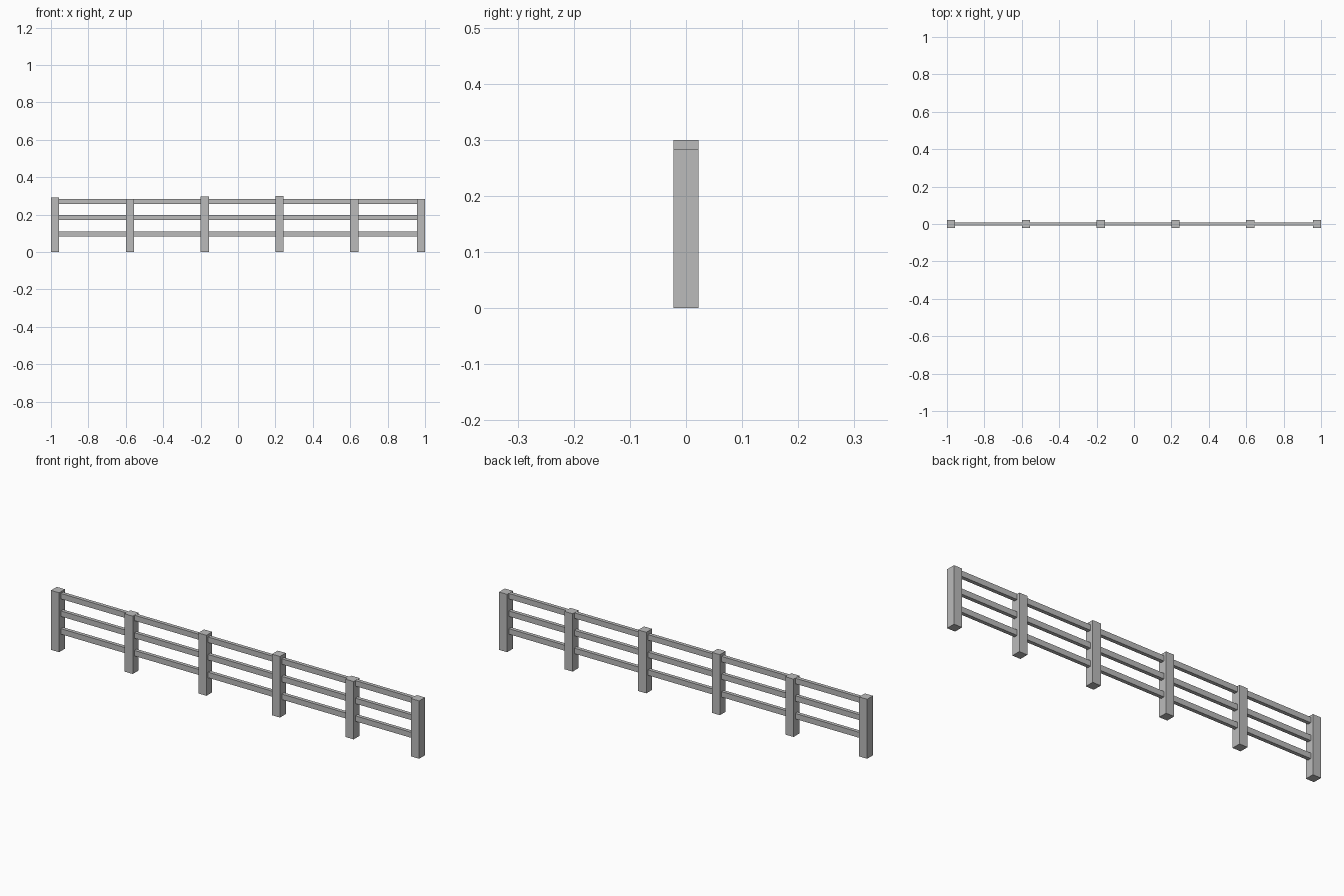
import bpy

# Remove the default cube
cube = bpy.data.objects.get("Cube")
if cube:
    bpy.data.objects.remove(cube, do_unlink=True)


def make_material(name, colour):
    mat = bpy.data.materials.new(name)
    mat.use_nodes = True
    mat.diffuse_color = colour
    mat.node_tree.nodes["Principled BSDF"].inputs["Base Color"].default_value = colour
    return mat


def add_box(name, centre, size, mat):
    bpy.ops.mesh.primitive_cube_add(size=1, location=centre)
    obj = bpy.context.object
    obj.name = obj.data.name = name
    obj.scale = size
    bpy.ops.object.transform_apply(location=False, rotation=False, scale=True)
    obj.data.materials.append(mat)
    return obj


grey = make_material("weathered grey", (0.5, 0.5, 0.5, 1))

# Square posts of slightly uneven height: (centre x, height)
POST_WIDTH = 0.044
posts = [(-0.978, 0.292), (-0.578, 0.284), (-0.178, 0.297),
         (0.222, 0.3), (0.622, 0.284), (0.978, 0.284)]
for i, (x, height) in enumerate(posts, 1):
    add_box(f"post_{i}", (x, 0, height / 2), (POST_WIDTH, 0.045, height), grey)

# Three rails per bay, running between neighbouring posts
rails = {"lower_rail": 0.097, "middle_rail": 0.184, "upper_rail": 0.27}
for i, ((x0, _), (x1, _)) in enumerate(zip(posts, posts[1:]), 1):
    for name, z in rails.items():
        add_box(f"{name}_{i}", ((x0 + x1) / 2, 0, z),
                (x1 - x0 - POST_WIDTH, 0.018, 0.027), grey)
